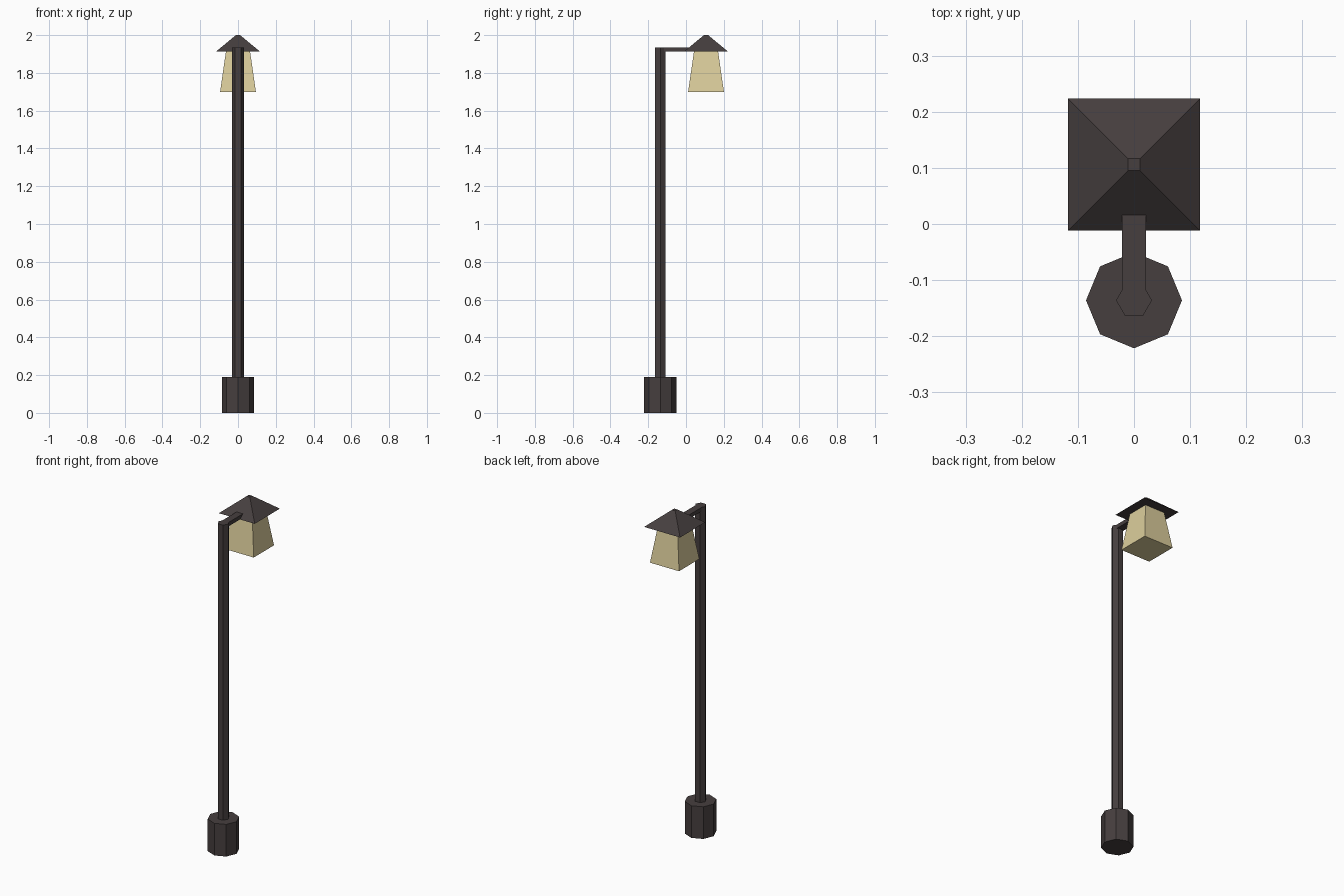
import bpy, math

if "Cube" in bpy.data.objects:
    bpy.data.objects.remove(bpy.data.objects["Cube"])


def material(name, color):
    m = bpy.data.materials.new(name)
    m.diffuse_color = (*color, 1)
    m.use_nodes = True
    m.node_tree.nodes["Principled BSDF"].inputs["Base Color"].default_value = m.diffuse_color
    return m


METAL = material("dark metal", (0.061, 0.049, 0.049))
GLASS = material("warm glass", (0.71, 0.61, 0.33))

POLE_Y, LAMP_Y = -0.136, 0.106


def prism(name, sides, r_bottom, r_top, z0, z1, y, mat, turn=0.0):
    """Upright flat-sided frustum; turn rotates it about z."""
    bpy.ops.mesh.primitive_cone_add(
        vertices=sides, radius1=r_bottom, radius2=r_top, depth=z1 - z0,
        location=(0, y, (z0 + z1) / 2), rotation=(0, 0, turn))
    obj = bpy.context.object
    obj.name = name
    obj.data.materials.append(mat)
    return obj


def square(name, half_bottom, half_top, z0, z1, y, mat):
    """Four-sided frustum with sides along x and y."""
    k = math.sqrt(2)
    return prism(name, 4, half_bottom * k, half_top * k, z0, z1, y, mat, math.pi / 4)


# Octagonal foot and hexagonal pole
prism("base", 8, 0.0855, 0.0855, 0, 0.19, POLE_Y, METAL)
prism("pole", 6, 0.032, 0.032, 0.19, 1.935, POLE_Y, METAL, math.pi / 6)

# Arm reaching from the pole top into the lamp roof
y0, y1 = -0.117, 0.05
bpy.ops.mesh.primitive_cube_add(size=1, location=(0, (y0 + y1) / 2, 1.9235))
arm = bpy.context.object
arm.name = "arm"
arm.scale = (0.042, y1 - y0, 0.023)
arm.data.materials.append(METAL)

# Lantern: glass flaring downwards under a square roof
square("lamp_glass", 0.095, 0.064, 1.698, 1.912, LAMP_Y, GLASS)
square("lamp_roof", 0.1175, 0.011, 1.912, 2.0, LAMP_Y, METAL)
